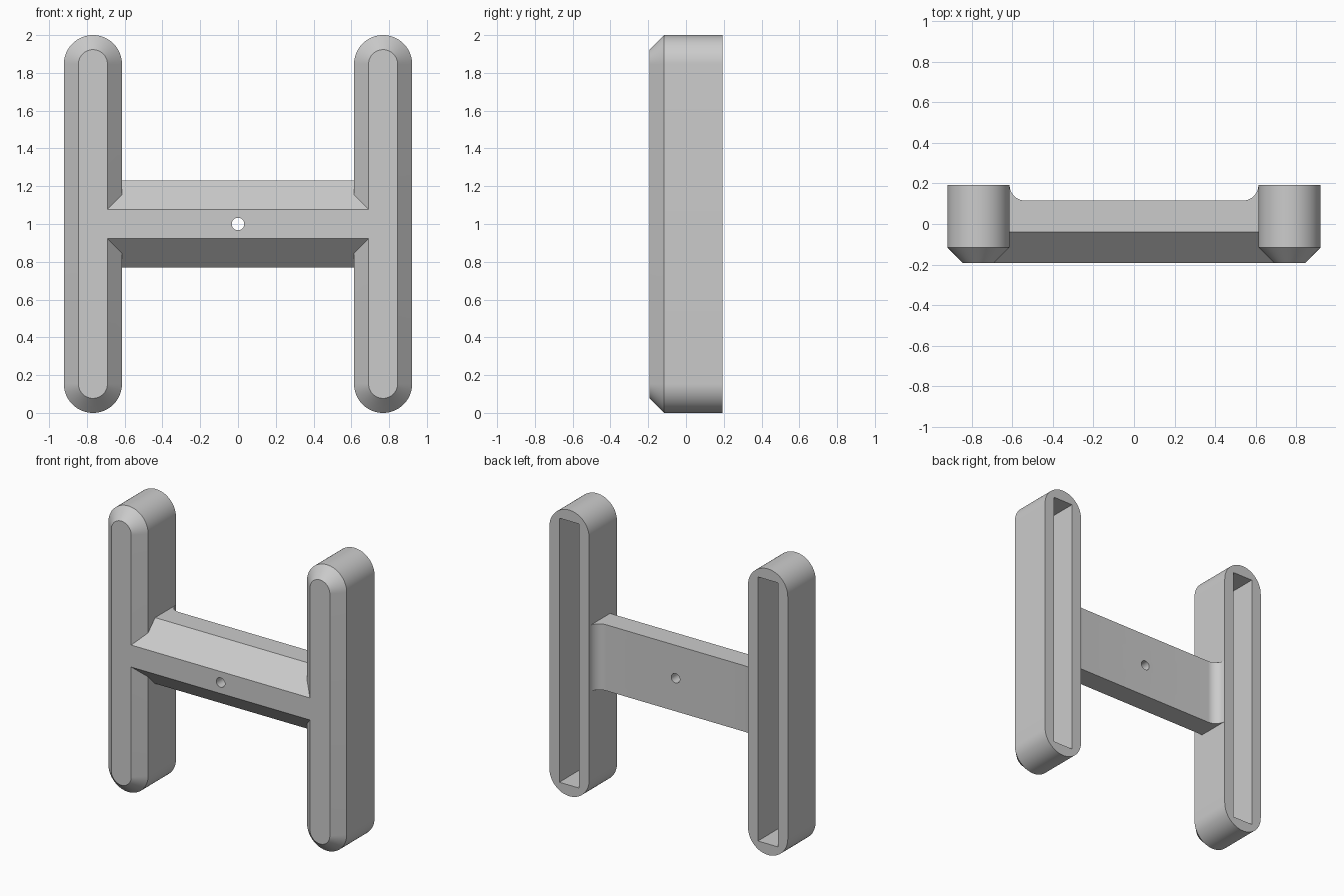
import bpy, bmesh, math
from mathutils import Vector

old = bpy.data.objects.get("Cube")
if old:
    bpy.data.objects.remove(old, do_unlink=True)

U = 1 / 13            # base unit: wall thickness and chamfer size
R = 2 * U             # leg radius
D = 2.5 * U           # half depth
LEG_X = 0.768
SEG = 32

grey = bpy.data.materials.new("light_grey")
grey.use_nodes = True
colour = (0.6, 0.6, 0.6, 1)
grey.diffuse_color = colour
grey.node_tree.nodes["Principled BSDF"].inputs["Base Color"].default_value = colour


def loft(name, loops):
    """Closed solid through matching loops of points, capped at both ends."""
    bm = bmesh.new()
    rings = [[bm.verts.new(p) for p in loop] for loop in loops]
    n = len(rings[0])
    for a, b in zip(rings, rings[1:]):
        for i in range(n):
            j = (i + 1) % n
            bm.faces.new((a[i], a[j], b[j], b[i]))
    bm.faces.new(rings[0])
    bm.faces.new(rings[-1])
    bmesh.ops.recalc_face_normals(bm, faces=bm.faces)
    mesh = bpy.data.meshes.new(name)
    bm.to_mesh(mesh)
    bm.free()
    mesh.materials.append(grey)
    ob = bpy.data.objects.new(name, mesh)
    bpy.context.scene.collection.objects.link(ob)
    return ob


def prism(name, profile, axis, lo, hi):
    """Extrude a 2D profile along an axis (0 = x, 1 = y, 2 = z)."""
    def place(p, h):
        q = list(p)
        q.insert(axis, h)
        return Vector(q)
    return loft(name, [[place(p, h) for p in profile] for h in (lo, hi)])


def stadium(cx, y, r):
    """Upright rounded slot outline at depth y."""
    pts = []
    for start, cz in ((0, 2 - R), (math.pi, R)):
        for i in range(SEG + 1):
            a = start + math.pi * i / SEG
            pts.append(Vector((cx + r * math.cos(a), y, cz + r * math.sin(a))))
    return pts


def combine(base, other, operation):
    mod = base.modifiers.new(operation.title(), "BOOLEAN")
    mod.operation = operation
    mod.solver = "EXACT"
    mod.object = other
    deps = bpy.context.evaluated_depsgraph_get()
    mesh = bpy.data.meshes.new_from_object(base.evaluated_get(deps))
    base.modifiers.clear()
    base.data = mesh
    bpy.data.objects.remove(other, do_unlink=True)


# Crossbar with chamfered front edges
bar = [(-D, 1 - U), (-D, 1 + U), (-D + R, 1 + 3 * U), (D - U, 1 + 3 * U),
       (D - U, 1 - 3 * U), (-D + R, 1 - 3 * U)]
frame = prism("h_frame", bar, 0, -0.75, 0.75)

# Legs with chamfered front rims
for s in (-1, 1):
    x = s * LEG_X
    leg = loft("leg", [stadium(x, D, R), stadium(x, U - D, R), stadium(x, -D, U)])
    combine(frame, leg, "UNION")

# Concave fillets where the back of the bar meets the legs
inner = LEG_X - R
for s in (-1, 1):
    arc = [(s * (inner - U + U * math.sin(t)), D - U * math.cos(t))
           for t in (math.pi / 2 * i / 16 for i in range(17))]
    profile = arc + [(s * (inner + U / 2), D), (s * (inner + U / 2), D - 1.5 * U),
                     (s * (inner - U), D - 1.5 * U)]
    fillet = prism("fillet", profile, 2, 1 - 3 * U, 1 + 3 * U)
    combine(frame, fillet, "UNION")

# Rectangular pockets open at the back of each leg
for s in (-1, 1):
    x = s * LEG_X
    box = [(x - U, U), (x + U, U), (x + U, 2 - U), (x - U, 2 - U)]
    # profile is (x, z), extruded along y
    combine(frame, prism("pocket", box, 1, U - D, D + 0.1), "DIFFERENCE")

# Screw hole through the middle of the bar
circle = [(0.033 * math.cos(math.tau * i / SEG), 1 + 0.033 * math.sin(math.tau * i / SEG))
          for i in range(SEG)]
combine(frame, prism("screw_hole", circle, 1, -1, 1), "DIFFERENCE")

# Smooth the round parts, keep edges crisp
bpy.ops.object.select_all(action="DESELECT")
frame.select_set(True)
bpy.context.view_layer.objects.active = frame
bpy.ops.object.shade_smooth_by_angle(angle=math.radians(30))
